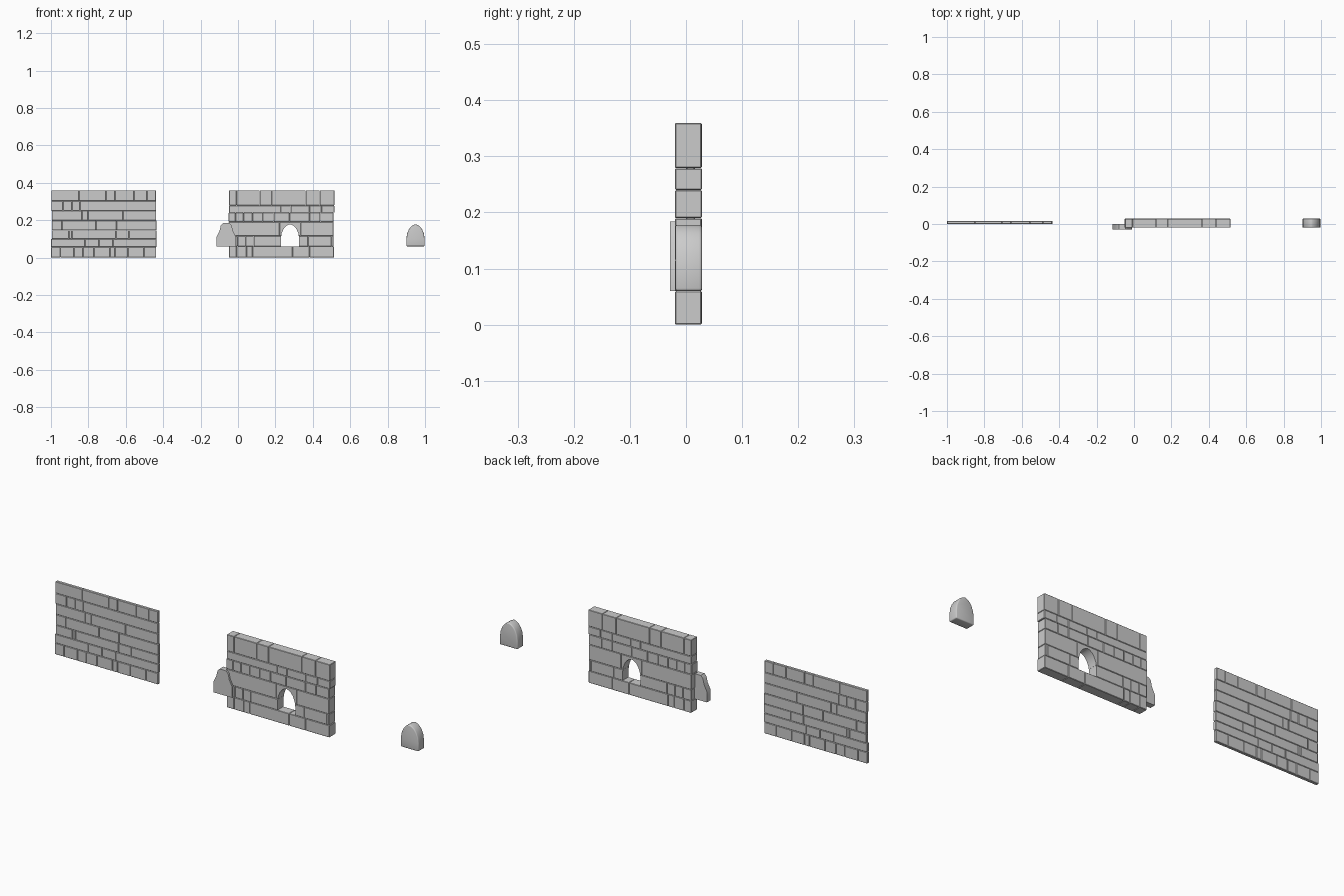
import bpy, bmesh, random

if "Cube" in bpy.data.objects:
    bpy.data.objects.remove(bpy.data.objects["Cube"])
random.seed(4)


def finish(name, bm, smooth=False):
    bmesh.ops.recalc_face_normals(bm, faces=bm.faces)
    me = bpy.data.meshes.new(name)
    bm.to_mesh(me)
    bm.free()
    ob = bpy.data.objects.new(name, me)
    bpy.context.collection.objects.link(ob)
    bpy.context.view_layer.objects.active = ob
    if smooth:
        ob.select_set(True)
        bpy.ops.object.shade_smooth_by_angle(angle=0.7)
        ob.select_set(False)
    return ob


def wall(name, x0, x1, y0, y1, rows):
    """Courses of chamfered stones; rows = (bottom, top, joint positions)."""
    bm = bmesh.new()
    gap = 0.0003
    for zb, zt, joints in rows:
        xs = ([x0 + random.choice((0, 0.002, 0.004))] + [x0 + j for j in joints]
              + [x1 - random.choice((0, 0.002, 0.004))])
        for a, b in zip(xs, xs[1:]):
            c = bmesh.new()
            bmesh.ops.create_cube(c, size=1)
            lo = (a + gap, y0 + random.uniform(0, 0.0006), zb + gap)
            hi = (b - gap, y1 - random.uniform(0, 0.0006), zt - gap)
            for v in c.verts:
                v.co = [lo[i] + (v.co[i] + 0.5) * (hi[i] - lo[i]) for i in range(3)]
            bmesh.ops.bevel(c, geom=c.edges[:], offset=0.0018, segments=1,
                            affect='EDGES')
            tmp = bpy.data.meshes.new("stone")
            c.to_mesh(tmp)
            c.free()
            bm.from_mesh(tmp)
            bpy.data.meshes.remove(tmp)
    return finish(name, bm)


def prism(name, pts, cx, y0, y1, bevel=0, segs=1):
    """Extrude an x-z outline along y."""
    bm = bmesh.new()
    f = bm.faces.new([bm.verts.new((cx + x, y0, z)) for x, z in pts])
    r = bmesh.ops.extrude_face_region(bm, geom=[f])
    for v in r['geom']:
        if isinstance(v, bmesh.types.BMVert):
            v.co.y = y1
    bmesh.ops.recalc_face_normals(bm, faces=bm.faces)
    if bevel:
        edges = [e for e in bm.edges if e.calc_face_angle(0) > 0.8]
        bmesh.ops.bevel(bm, geom=edges, offset=bevel, segments=segs,
                        profile=0.5, affect='EDGES')
    return finish(name, bm, True)


# thin plain wall
wall("plain_wall", -1.0, -0.435, 0.0, 0.016, [
    (0, .056, (.05, .123, .171, .23, .315, .342, .412, .497)),
    (.056, .10, (.182, .257, .332)),
    (.10, .146, (.096, .112, .348, .417)),
    (.146, .198, (.059, .241, .35)),
    (.198, .25, (.166, .198, .385)),
    (.25, .302, (.064, .112, .155)),
    (.302, .36, (.15, .294, .342, .444, .513))])

# thick wall with a window opening
thick = wall("window_wall", -0.05, 0.515, -0.02, 0.0285, [
    (0, .06, (.042, .095, .128, .342, .433)),
    (.06, .115, (.047, .091, .134, .425, .548)),
    (.115, .19, (.272, .385)),
    (.19, .24, (.037, .08, .128, .182, .241, .326, .433, .49)),
    (.24, .279, (.278, .332, .433, .497)),
    (.279, .36, (.042, .166, .23, .412, .487))])

# arch outline shared by the opening and the loose arch block
half = [(.049, .06), (.049, .1), (.045, .128), (.036, .15), (.026, .164),
        (.014, .173), (.005, .177)]
arch = half + [(0, .178)] + [(-x, z) for x, z in reversed(half)]
cutter = prism("opening_cutter", arch, 0.278, -0.05, 0.05)
cutter.hide_render = True
cut = thick.modifiers.new("opening", 'BOOLEAN')
cut.object, cut.operation, cut.solver = cutter, 'DIFFERENCE', 'EXACT'
bpy.context.view_layer.objects.active = thick
bpy.ops.object.modifier_apply(modifier=cut.name)
bpy.data.objects.remove(cutter)

# loose arch block
prism("arch_block", arch, 0.949, -0.019, 0.0285, bevel=0.005, segs=3)

# flat plate overlapping the end of the thick wall
side = [(.051, .06), (.051, .113), (.035, .145), (.029, .172), (.018, .184)]
plate = side + [(-x, z) for x, z in reversed(side)]
prism("arch_plate", plate, -0.063, -0.0285, 0.0)
